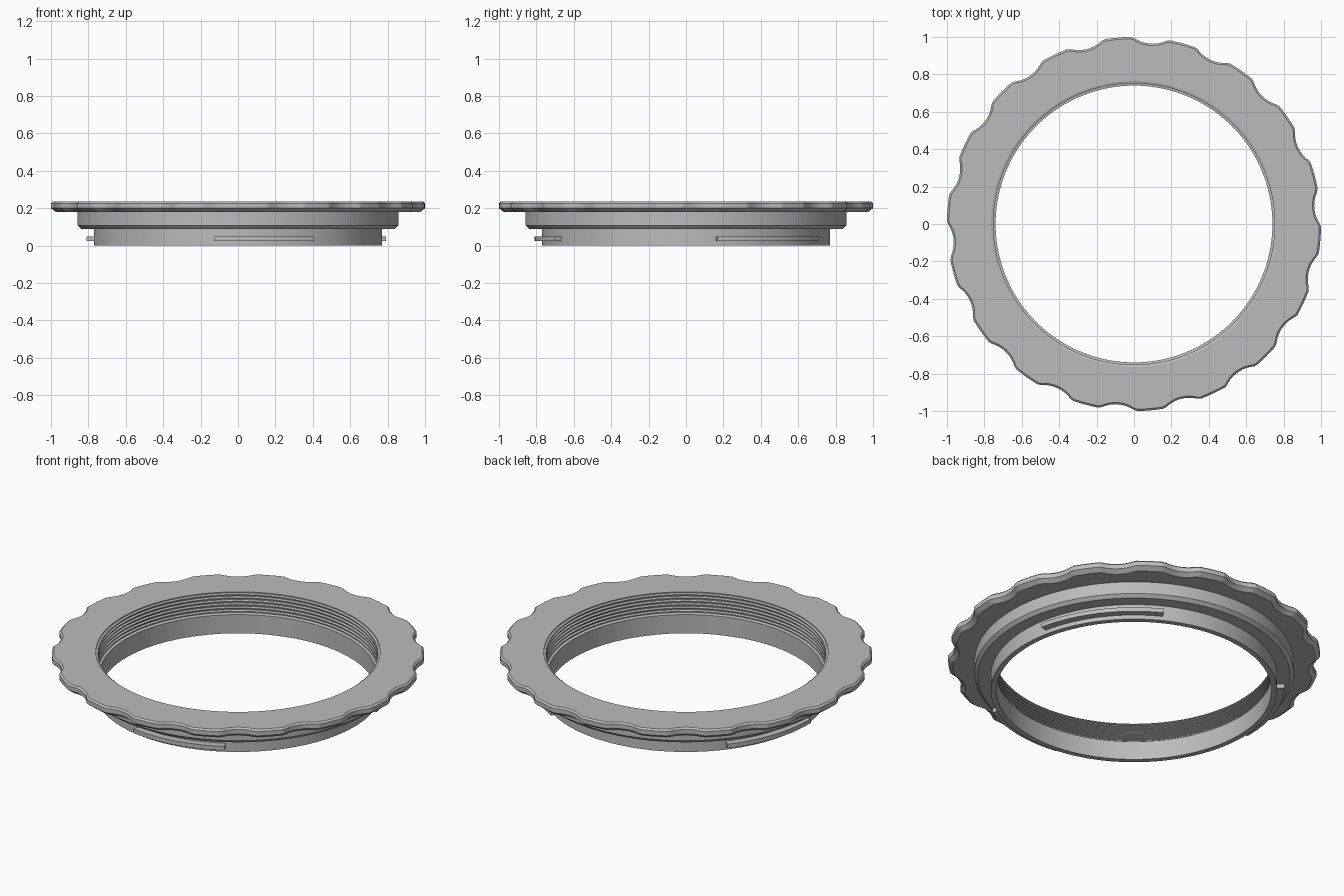
import bpy
import bmesh
import math

cube = bpy.data.objects.get("Cube")
if cube:
    bpy.data.objects.remove(cube, do_unlink=True)

metal = bpy.data.materials.new("satin_grey")
metal.use_nodes = True
GREY = (0.5, 0.5, 0.5, 1)
metal.diffuse_color = GREY
metal.node_tree.nodes["Principled BSDF"].inputs["Base Color"].default_value = GREY

SEGMENTS = 360
NOTCHES = 18
NOTCH_PHASE = math.radians(85)
CUT_RADIUS, CUT_CENTRE = 0.18, 1.148


def scallop(angle):
    """Depth of the finger-grip notch at an angle."""
    step = math.tau / NOTCHES
    a = (angle - NOTCH_PHASE + step / 2) % step - step / 2
    inside = CUT_RADIUS ** 2 - (CUT_CENTRE * math.sin(a)) ** 2
    if inside <= 0:
        return 0
    return max(0, 1 - CUT_CENTRE * math.cos(a) + math.sqrt(inside))


def sweep(name, profile, start=0, end=360, segments=SEGMENTS, depth=None):
    """Turn a closed (radius, height) outline round the z axis."""
    bm = bmesh.new()
    full = end - start == 360
    rings = []
    for i in range(segments if full else segments + 1):
        a = math.radians(start + (end - start) * i / segments)
        cut = depth(a) if depth else 0
        ring = []
        for r, z in profile:
            rr = r - cut if r > 0.95 else r
            ring.append(bm.verts.new((rr * math.cos(a), rr * math.sin(a), z)))
        rings.append(ring)
    n = len(profile)
    pairs = list(zip(rings, rings[1:]))
    if full:
        pairs.append((rings[-1], rings[0]))
    for p, q in pairs:
        for j in range(n):
            k = (j + 1) % n
            bm.faces.new((p[j], q[j], q[k], p[k]))
    if not full:
        bm.faces.new(rings[0])
        bm.faces.new(rings[-1])
    bmesh.ops.recalc_face_normals(bm, faces=bm.faces)
    mesh = bpy.data.meshes.new(name)
    bm.to_mesh(mesh)
    bm.free()
    obj = bpy.data.objects.new(name, mesh)
    bpy.context.collection.objects.link(obj)
    mesh.materials.append(metal)
    bpy.ops.object.select_all(action='DESELECT')
    obj.select_set(True)
    bpy.context.view_layer.objects.active = obj
    bpy.ops.object.shade_smooth_by_angle(angle=math.radians(20))
    return obj


# Outer outline from the barrel foot up to the flange top
outline = [(0.74, 0), (0.77, 0), (0.77, 0.09), (0.84, 0.09), (0.858, 0.108),
           (0.858, 0.18), (0.975, 0.18), (1, 0.2), (1, 0.226), (0.99, 0.235)]

# Threaded bore, from the top down to the inner ledge
TOP, LEDGE, TURNS = 0.235, 0.115, 6
pitch = (TOP - LEDGE) / TURNS
for t in range(TURNS):
    z = TOP - t * pitch
    outline += [(0.764, z), (0.764, z - pitch * 0.3),
                (0.752, z - pitch * 0.5), (0.752, z - pitch * 0.8)]
outline += [(0.764, LEDGE), (0.74, LEDGE - 0.004)]

sweep("adapter_ring", outline, depth=scallop)

# Bayonet tabs round the barrel
tab = [(0.76, 0.025), (0.81, 0.025), (0.81, 0.05), (0.76, 0.05)]
for label, first, last in (("front", 261, 300), ("left", 12, 61.5), ("right", 141, 181)):
    sweep(label + "_bayonet_tab", tab, first, last, 48)
